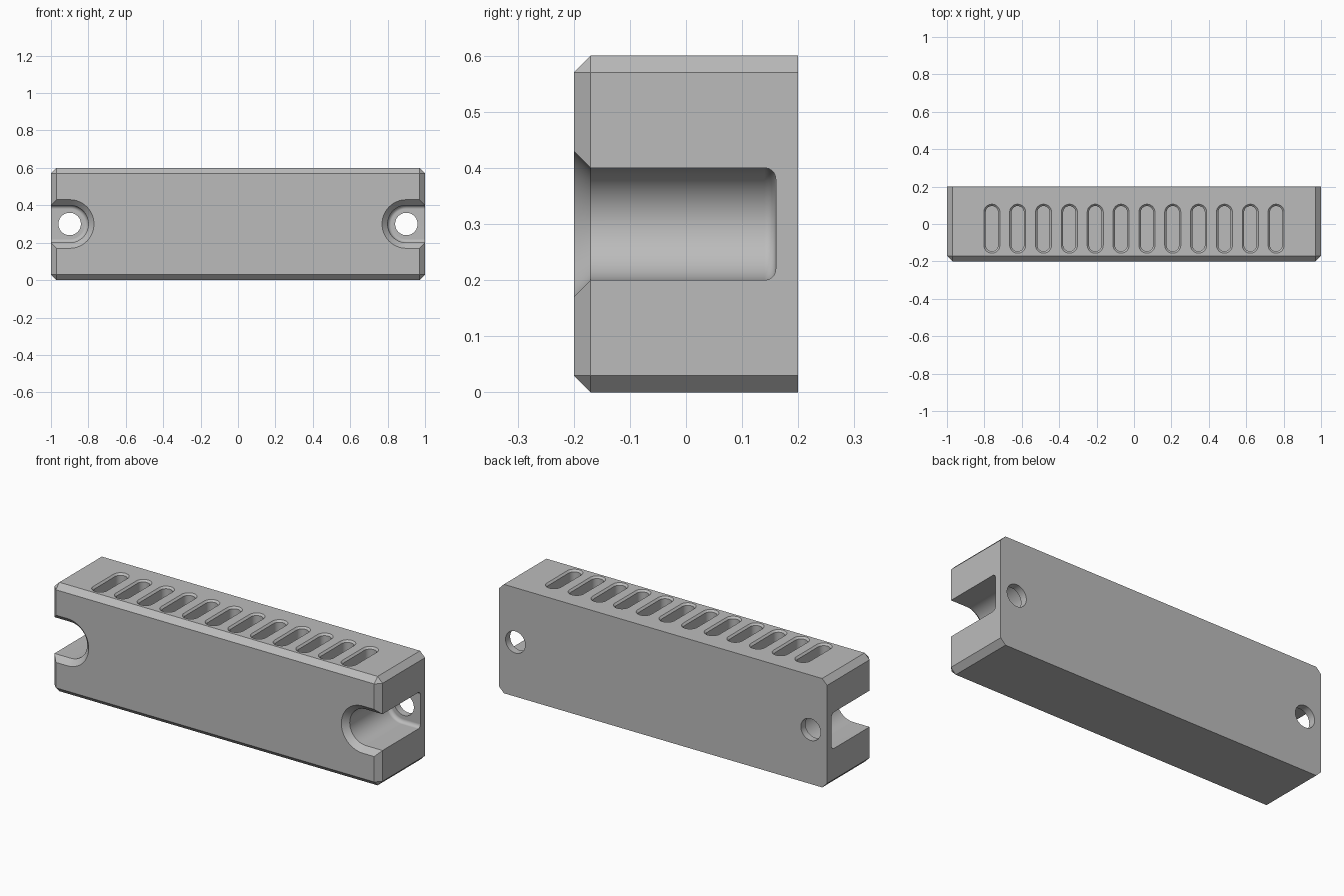
import bpy
import bmesh
from math import sin, cos, pi
from mathutils import Vector

if "Cube" in bpy.data.objects:
    bpy.data.objects.remove(bpy.data.objects["Cube"])

grey = bpy.data.materials.new("plain_grey")
grey.use_nodes = True
colour = (0.5, 0.5, 0.5, 1)
grey.diffuse_color = colour
grey.node_tree.nodes["Principled BSDF"].inputs["Base Color"].default_value = colour

CHAMFER = 0.03
SEGMENTS = 32


def make_object(name, bm):
    mesh = bpy.data.meshes.new(name)
    bm.to_mesh(mesh)
    bm.free()
    mesh.materials.append(grey)
    obj = bpy.data.objects.new(name, mesh)
    bpy.context.collection.objects.link(obj)
    return obj


def capsule(start, end, radius):
    """Outline of a rounded slot between two points of a plane."""
    start, end = Vector(start), Vector(end)
    along = (end - start).normalized()
    across = Vector((-along.y, along.x))
    points = []
    for centre, turn in ((end, 0), (start, pi)):
        for i in range(SEGMENTS + 1):
            a = turn - pi / 2 + pi * i / SEGMENTS
            points.append(centre + radius * (cos(a) * along + sin(a) * across))
    return points


def loft(bm, rings):
    """Closed solid through a stack of matching rings."""
    rows = [[bm.verts.new(p) for p in ring] for ring in rings]
    for low, high in zip(rows, rows[1:]):
        for i in range(len(low)):
            bm.faces.new((low[i - 1], low[i], high[i], high[i - 1]))
    bm.faces.new(rows[0])
    bm.faces.new(rows[-1])


def carve(body, name, bm):
    bmesh.ops.remove_doubles(bm, verts=bm.verts, dist=1e-5)
    bmesh.ops.recalc_face_normals(bm, faces=bm.faces)
    cutter = make_object(name, bm)
    cutter.hide_render = True
    mod = body.modifiers.new(name, "BOOLEAN")
    mod.operation, mod.solver, mod.object = "DIFFERENCE", "EXACT", cutter
    bpy.ops.object.modifier_apply(modifier=name)
    bpy.data.objects.remove(cutter)


# Block, chamfered everywhere except around the back face
bm = bmesh.new()
bmesh.ops.create_cube(bm, size=1)
bmesh.ops.scale(bm, vec=(2, 0.4, 0.6), verts=bm.verts)
bmesh.ops.translate(bm, vec=(0, 0, 0.3), verts=bm.verts)
edges = [e for e in bm.edges if any(v.co.y < 0 for v in e.verts)]
bmesh.ops.bevel(bm, geom=edges, offset=CHAMFER, segments=1, affect="EDGES")
body = make_object("holder_block", bm)
bpy.context.view_layer.objects.active = body
body.select_set(True)

# Open-ended screw pockets: flared mouth, straight wall, filleted floor
profile = [(0.16, -0.23), (0.1, -0.17)]
fillet = 0.02
for i in range(9):
    a = i / 8 * pi / 2
    profile.append((0.1 - fillet + fillet * cos(a), 0.14 + fillet * sin(a)))
bm = bmesh.new()
for side in (-1, 1):
    loft(bm, [[(side * p.x, y, p.y) for p in capsule((0.9, 0.3), (1.3, 0.3), r)]
              for r, y in profile])
carve(body, "screw_pockets", bm)

# Screw holes through the back wall
bm = bmesh.new()
for side in (-1, 1):
    loft(bm, [[(side * p.x, y, p.y) for p in capsule((0.9, 0.3), (0.90001, 0.3), 0.06)]
              for y in (0.1, 0.3)])
carve(body, "screw_holes", bm)

# Row of deep rounded slots with chamfered rims
bm = bmesh.new()
for i in range(12):
    x = -0.76 + 1.52 * i / 11
    loft(bm, [[(p.x, p.y, z) for p in capsule((x, -0.113), (x, 0.063), r)]
              for r, z in ((0.053, 0.61), (0.033, 0.59), (0.033, 0.1))])
carve(body, "slots", bm)

# Smooth the round walls, keep flat faces flat
bpy.ops.object.shade_smooth_by_angle(angle=pi / 6)
weighted = body.modifiers.new("weighted_normals", "WEIGHTED_NORMAL")
weighted.keep_sharp = True
